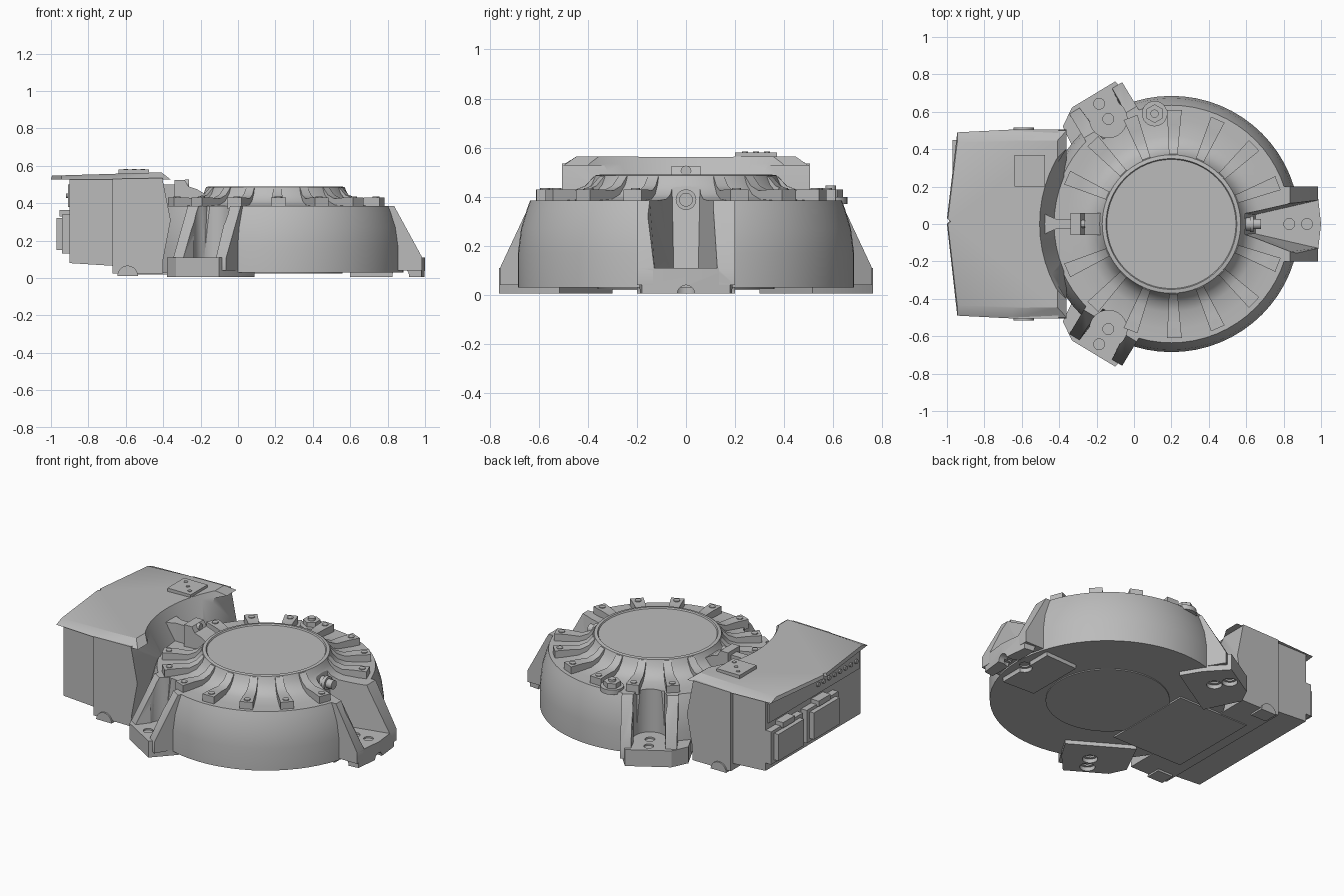
import bpy, bmesh, math
from mathutils import Matrix, Vector

if "Cube" in bpy.data.objects:
    bpy.data.objects.remove(bpy.data.objects["Cube"])

grey = bpy.data.materials.new("cast_grey")
grey.use_nodes = True
grey.diffuse_color = (0.5, 0.5, 0.5, 1)
grey.node_tree.nodes["Principled BSDF"].inputs["Base Color"].default_value = (0.5, 0.5, 0.5, 1)
parts = []
CX = 0.2  # drum axis


def finish(name, bm, matrix=None):
    if matrix:
        bm.transform(matrix)
    bmesh.ops.recalc_face_normals(bm, faces=bm.faces)
    me = bpy.data.meshes.new(name)
    bm.to_mesh(me)
    bm.free()
    me.materials.append(grey)
    ob = bpy.data.objects.new(name, me)
    bpy.context.collection.objects.link(ob)
    parts.append(ob)
    return ob


def loft(name, a, b, matrix=None):
    """Solid between two matching 3D outlines."""
    bm = bmesh.new()
    va, vb = [bm.verts.new(p) for p in a], [bm.verts.new(p) for p in b]
    bm.faces.new(va[::-1])
    bm.faces.new(vb)
    for i in range(len(va)):
        j = (i + 1) % len(va)
        bm.faces.new((va[i], va[j], vb[j], vb[i]))
    return finish(name, bm, matrix)


def plate(name, plan, z0, z1, top=None, matrix=None):
    return loft(name, [(x, y, z0) for x, y in plan], [(x, y, z1) for x, y in top or plan], matrix)


def slab(name, profile, y0, y1, matrix=None):
    return loft(name, [(x, y0, z) for x, z in profile], [(x, y1, z) for x, z in profile], matrix)


def box(name, x0, x1, y0, y1, z0, z1):
    return plate(name, [(x0, y0), (x1, y0), (x1, y1), (x0, y1)], z0, z1)


def lathe(name, profile, matrix, n=64):
    """Turned solid; profile runs from axis to axis."""
    bm = bmesh.new()
    vs = [bm.verts.new((r, 0, z)) for r, z in profile]
    es = [bm.edges.new(p) for p in zip(vs, vs[1:])]
    bmesh.ops.spin(bm, geom=vs + es, cent=(0, 0, 0), axis=(0, 0, 1), angle=math.tau, steps=n)
    bmesh.ops.remove_doubles(bm, verts=bm.verts, dist=1e-5)
    return finish(name, bm, matrix)


def rod(name, r, h, base, axis="Z", n=24, r2=None):
    turn = {"Z": Matrix(), "X": Matrix.Rotation(math.pi / 2, 4, "Y"),
            "Y": Matrix.Rotation(-math.pi / 2, 4, "X")}[axis]
    bm = bmesh.new()
    bmesh.ops.create_cone(bm, cap_ends=True, segments=n, radius1=r, radius2=r if r2 is None else r2,
                          depth=h, matrix=Matrix.Translation((0, 0, h / 2)))
    return finish(name, bm, Matrix.Translation(base) @ turn)


def cut(targets, cutter):
    for t in targets:
        m = t.modifiers.new("cut", "BOOLEAN")
        m.operation, m.solver, m.object = "DIFFERENCE", "EXACT", cutter
        bpy.context.view_layer.objects.active = t
        bpy.ops.object.modifier_apply(modifier=m.name)
    parts.remove(cutter)
    bpy.data.objects.remove(cutter)


def polar(deg):
    return Matrix.Translation((CX, 0, 0)) @ Matrix.Rotation(math.radians(deg), 4, "Z")


# Drum with concave top leading up to the hub
drum = lathe("drum", [(0, .03), (.685, .03), (.685, .17), (.672, .27), (.648, .35), (.635, .385),
                      (.56, .385), (.47, .39), (.42, .41), (.385, .45), (.37, .487), (.35, .49),
                      (.345, .482), (0, .482)], polar(0))

# Radial ribs with bolt heads
rib = [(.355, .37), (.61, .37), (.61, .43), (.53, .43), (.46, .425), (.41, .445), (.375, .483), (.355, .483)]
for side in (1, -1):
    for k in range(7):
        m = polar(side * (21 + 22.5 * k))
        edges = [[(r, s * (.022 + .07 * (r - .36)), z) for r, z in rib] for s in (-1, 1)]
        loft("rib", *edges, m)
        rod("rib_bolt", .019, .006, m @ Vector((.575, 0, .429)), n=16)


# Mounting feet: plate, side gussets, open channel and bolt holes
def foot(deg, plan, holes, notch_low, notch_high, width, bore=0):
    m = polar(deg)
    base = plate("foot_plate", plan, 0.005, .11, matrix=m)
    gusset = slab("foot_gussets", [(.5, .04), (.785, .04), (.785, .11), (.635, .385), (.5, .385)],
                  -width, width, m)

    def trapezoid(r, w, w2):
        return [(r, -w), (.95, -w2), (.95, w2), (r, w)]
    cut([drum, gusset], plate("channel_cutter", trapezoid(*notch_low), .1, .6,
                              trapezoid(*notch_high), m))
    if bore:
        cut([drum, gusset], rod("bore_cutter", bore, .5, m @ Vector((holes[0], 0, .1)), n=32))
    for r in holes:
        cut([drum, base], rod("drill", .029, .5, m @ Vector((r, 0, -.1))))
        cut([drum, base], rod("counterbore", .045, .1, m @ Vector((r, 0, -.07))))
    return base


front_plan = [(.4, -.19), (.62, -.2), (.78, -.18), (.8, 0), (.78, .18), (.62, .2), (.4, .19)]
end_foot = foot(0, front_plan, (.63, .725), (.45, .05, .165), (.365, .06, .29), .2)
cut([end_foot], rod("slot_cutter", .035, .2, (.9, 0, .005), "X"))
cut([end_foot], rod("slot_cutter", .045, .6, (.87, -.3, .01), "Y"))
side_plan = [(.5, -.17), (.64, -.17), (.808, -.135), (.808, .135), (.745, .23), (.5, .25)]
for s in (1, -1):
    foot(s * 121, [(x, y * s) for x, y in side_plan], (.655, .75), (.6, .08, .12), (.56, .08, .15), .165, .1)

# Drain plug above the end foot
for x, r, h, n in ((.53, .05, .05, 6), (.57, .035, .06, 24), (.62, .042, .02, 24), (.635, .028, .045, 24)):
    rod("drain_plug", r, h, (x, 0, .388), "X", n)

# Filler port on the drum top
rod("port_boss", .068, .03, (.11, .59, .37))
rod("port_collar", .05, .05, (.11, .59, .38), n=6)
rod("port_tip", .022, .02, (.11, .59, .425), n=16)

# Housing behind the drum
housing = slab("housing", [(-.67, .025), (-.67, .53), (-.405, .535), (-.36, .31), (-.4, .1), (-.4, .025)],
               -.505, .505)
rear = slab("housing_rear", [(-.9, .08), (-.9, .53), (-.66, .53), (-.66, .065)], -.48, .48)
low = [(-.36, .5), (-.65, .505), (-.945, .49), (-1, .03), (-.985, .015), (-1, 0), (-.945, -.49),
       (-.65, -.505), (-.36, -.5)]
high = [(min(max(x, -.975), -.41) if abs(y) > .1 else x + .005, y * .89) for x, y in low]
roof = loft("roof", [(x, y, .527) for x, y in low],
            [(x, y, .565 + .03 * (x + .41)) for x, y in high])
cut([housing, roof], lathe("bowl_cutter", [(0, .3), (.59, .3), (.73, .62), (0, .62)], polar(0)))

# Roof access plate
box("access_plate", -.64, -.475, .2, .37, .555, .58)
for x, y in ((-.6, .33), (-.555, .285), (-.51, .24)):
    rod("access_bolt", .012, .006, (x, y, .578), n=12)

# Bridge from the housing to the hub
plate("bridge_fin", [(-.54, -.1), (-.47, -.05), (-.42, -.028), (-.3, -.028), (-.3, .028),
                     (-.42, .028), (-.47, .05), (-.54, .1)], .37, .5)
slab("bridge_bracket", [(-.34, .37), (-.34, .525), (-.285, .525), (-.265, .49), (-.22, .475), (-.16, .44),
                        (-.16, .37)], -.06, .06)
rod("bridge_bolt", .022, .02, (-.283, 0, .505), "X", 12)

# Electrical connectors and vent on the rear wall
for y0 in (.16, -.2):
    box("connector_body", -.94, -.89, y0, y0 + .32, .13, .34)
    box("connector_face", -.97, -.93, y0 + .03, y0 + .29, .15, .32)
    box("connector_latch", -.955, -.89, y0 + .1, y0 + .22, .33, .365)
box("vent_panel", -.91, -.89, -.46, .46, .38, .5)
for k in range(8):
    rod("vent_stud", .014, .015, (-.92, -.42 + .055 * k, .44), "X", 10)

# Underside details
rod("base_disc", .36, .01, (CX, 0, .024), n=64)
box("base_panel", -.6, -.1, -.3, .3, .02, .032)
arc = [(-.59 + .055 * math.cos(a), .012 + .055 * math.sin(a)) for a in
       [math.pi * i / 10 for i in range(11)]]
for s in (1, -1):
    slab("base_bump", arc, s * .42, s * .515)

# Smooth the turned surfaces, keep the hard edges
bpy.ops.object.select_all(action="DESELECT")
for ob in parts:
    ob.select_set(True)
bpy.context.view_layer.objects.active = drum
bpy.ops.object.shade_smooth_by_angle(angle=math.radians(30))
